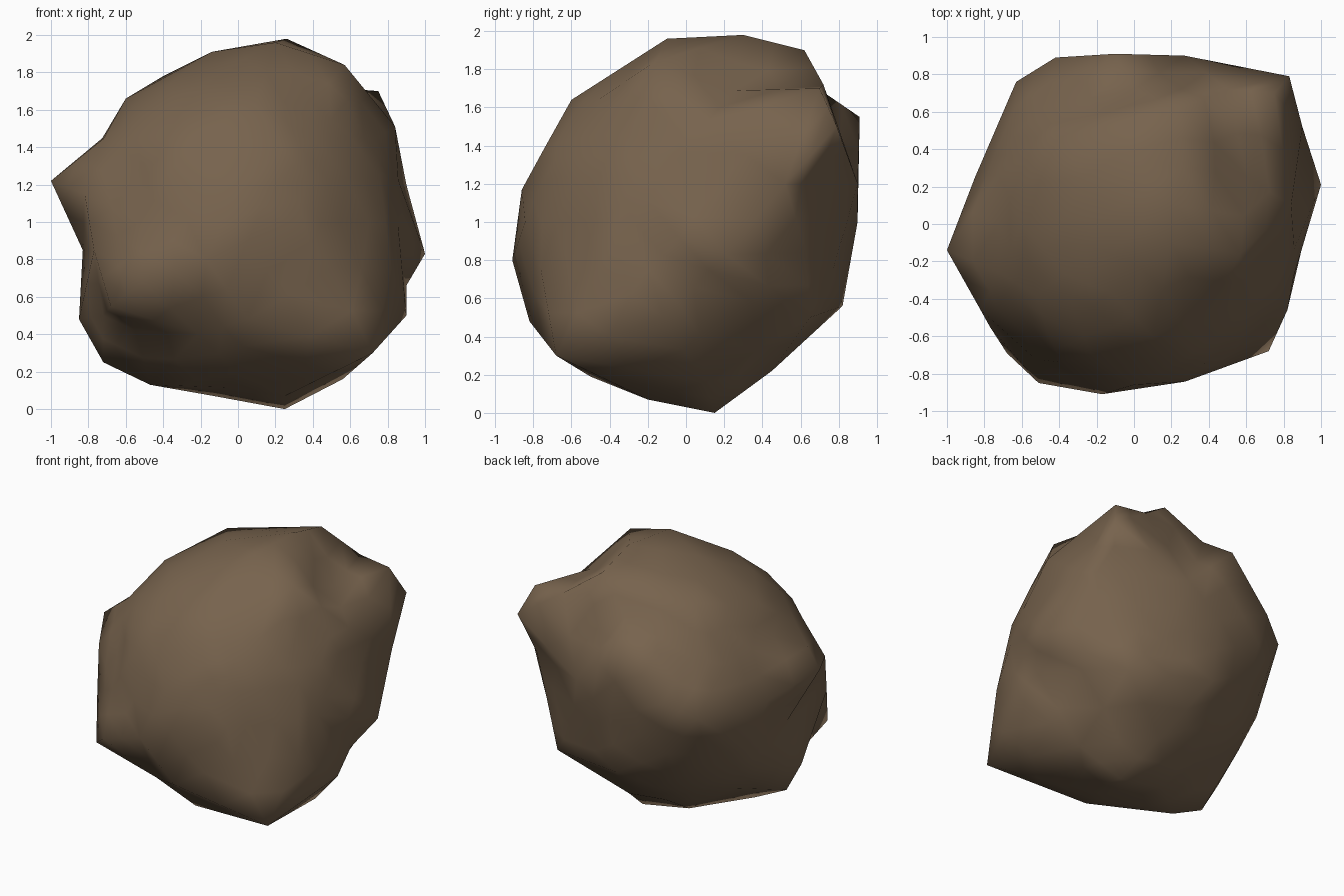
import bpy, bmesh
from mathutils import Vector
from mathutils.bvhtree import BVHTree

if "Cube" in bpy.data.objects:
    bpy.data.objects.remove(bpy.data.objects["Cube"])

# Main knobs and hollows of the boulder, relative to its centre (0, 0, 1)
KNOBS = [
    # sharp corners
    (-1, -.14, .22), (1, .21, -.17), (.83, .79, .5), (.75, .7, .7),
    (.72, -.68, -.7), (-.68, -.69, -.45), (-.72, -.15, -.75), (.25, .15, -1),
    # crown
    (.26, .3, .98), (.2, -.1, .96), (.25, .62, .9), (.57, -.16, .84),
    (-.14, .05, .91), (-.4, .45, .78), (-.6, 0, .66), (.1, -.6, .64),
    # front
    (-.17, -.91, -.2), (0, -.86, .17), (-.51, -.85, -.32), (.05, -.82, -.52),
    (.5, -.76, -.25), (-.82, -.46, .15), (-.77, -.55, -.15), (-.55, -.52, -.58),
    # right side
    (.82, -.46, -.25), (.9, -.12, -.5), (.9, .04, -.34), (.84, .1, .51),
    (.9, .52, .2), (.6, .65, -.5), (.7, .63, -.16), (.75, .68, .2),
    # back
    (-.1, .91, .55), (-.42, .89, .2), (.27, .9, .2), (-.63, .76, .1),
    (0, .82, -.44), (.15, .45, -.78), (0, .72, .68), (.5, .72, .72),
    # left side
    (-.83, 0, -.15), (-.85, .25, .1), (-.85, -.14, -.52), (-.72, -.38, -.5),
    # underside
    (-.47, -.15, -.87), (-.13, .15, -.93), (.25, -.2, -.93), (.56, .1, -.84),
    (0, -.5, -.81),
]
FILL_RADIUS = 0.91
HULL_SHARE = 0.3

knobs = [Vector(p) for p in KNOBS]
points = list(knobs)

# Tight skin round the knobs, used to judge the stone between them
skin = bmesh.new()
for p in knobs:
    skin.verts.new(p)
bmesh.ops.convex_hull(skin, input=list(skin.verts))
tree = BVHTree.FromBMesh(skin)
skin.free()

# Rounded stone wherever no knob is near
ball = bmesh.new()
bmesh.ops.create_icosphere(ball, subdivisions=3, radius=1)
for v in ball.verts:
    if all(v.co.angle(p) > 0.32 for p in knobs):
        hit = tree.ray_cast(v.co * 3, -v.co)[0]
        r = hit.length if hit else FILL_RADIUS
        points.append(v.co * (FILL_RADIUS + HULL_SHARE * (r - FILL_RADIUS)))
ball.free()

# Skin the directions on a unit sphere, then push each to its own radius
bm = bmesh.new()
reach = {}
for p in points:
    reach[bm.verts.new(p.normalized())] = p.length
bmesh.ops.convex_hull(bm, input=list(bm.verts))
for v, r in reach.items():
    v.co = v.co.normalized() * r

# One finer level, with edge midpoints rounded outwards
bmesh.ops.subdivide_edges(bm, edges=list(bm.edges), cuts=1, use_grid_fill=True)
for v in bm.verts:
    if v not in reach:
        ends = [e.other_vert(v) for e in v.link_edges]
        ends = [reach[n] for n in ends if n in reach]
        if ends:
            mean = sum(ends) / len(ends)
            v.co *= 1 + 0.5 * (mean / v.co.length - 1)

# Stand on the ground
low = min(v.co.z for v in bm.verts)
bmesh.ops.translate(bm, verts=list(bm.verts), vec=(0, 0, -low))
bmesh.ops.recalc_face_normals(bm, faces=list(bm.faces))
for f in bm.faces:
    f.smooth = True

mesh = bpy.data.meshes.new("boulder")
bm.to_mesh(mesh)
bm.free()
brown = bpy.data.materials.new("brown stone")
brown.diffuse_color = (0.185, 0.125, 0.075, 1)
brown.use_nodes = True
brown.node_tree.nodes["Principled BSDF"].inputs["Base Color"].default_value = brown.diffuse_color
mesh.materials.append(brown)
boulder = bpy.data.objects.new("boulder", mesh)
bpy.context.collection.objects.link(boulder)
